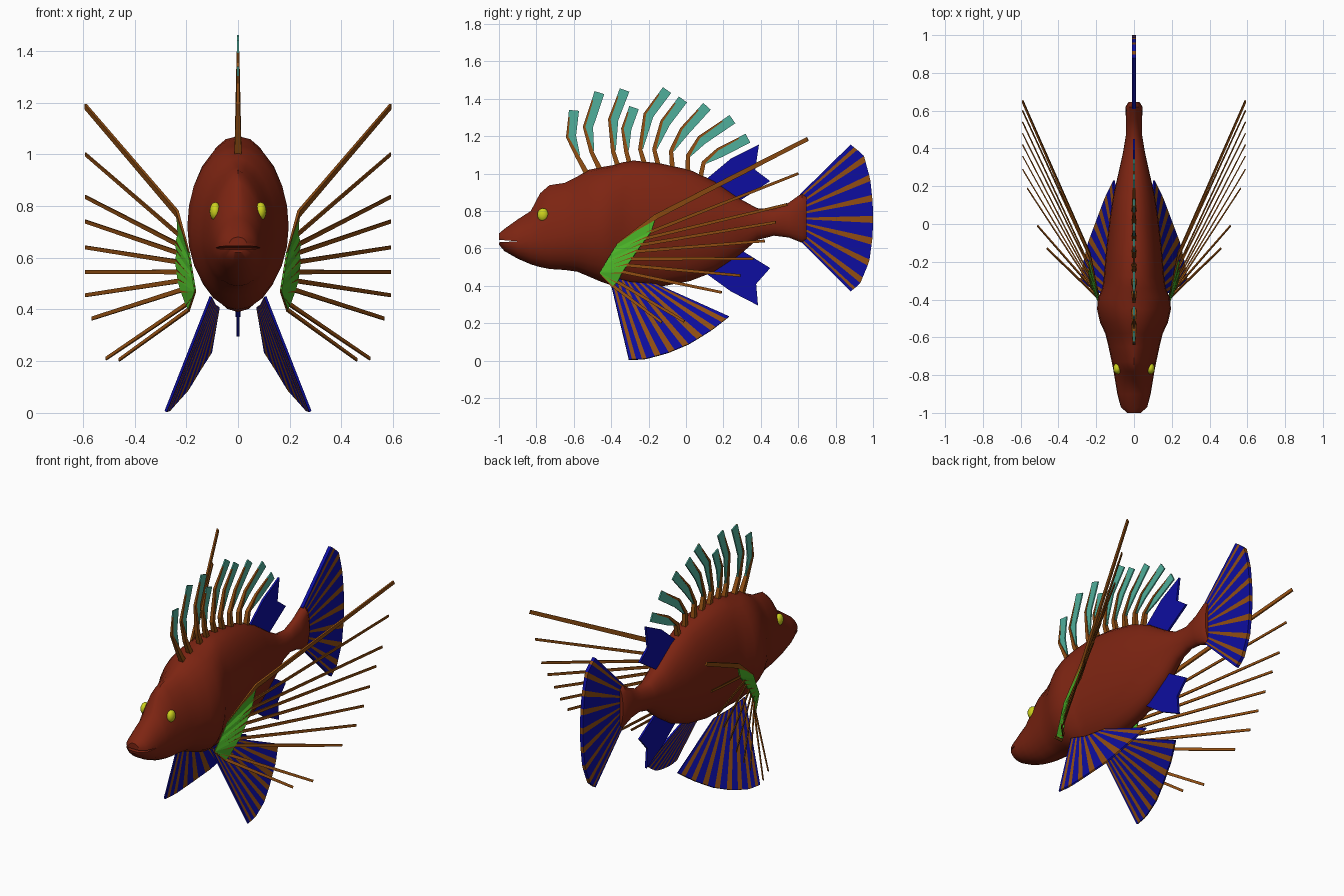
import bpy, bmesh, math
from mathutils import Vector

if "Cube" in bpy.data.objects:
    bpy.data.objects.remove(bpy.data.objects["Cube"])

def material(name, rgb):
    m = bpy.data.materials.new(name)
    m.diffuse_color = (*rgb, 1)
    m.use_nodes = True
    m.node_tree.nodes["Principled BSDF"].inputs["Base Color"].default_value = m.diffuse_color
    return m

RED = material("rust_red", (.205, .018, .006))
BLUE = material("deep_blue", (.004, .004, .35))
BROWN = material("ray_brown", (.283, .076, .006))
TEAL = material("teal", (.08, .43, .33))
GREEN = material("leaf_green", (.07, .456, .021))
YELLOW = material("eye_yellow", (.61, .645, .013))

def finish(name, bm, mats, thick=0, mirror=False, smooth=False):
    bmesh.ops.recalc_face_normals(bm, faces=bm.faces)
    me = bpy.data.meshes.new(name)
    bm.to_mesh(me)
    bm.free()
    ob = bpy.data.objects.new(name, me)
    bpy.context.collection.objects.link(ob)
    for m in mats:
        me.materials.append(m)
    if thick:
        mod = ob.modifiers.new("thickness", 'SOLIDIFY')
        mod.thickness, mod.offset = thick, 0
    if mirror:
        ob.modifiers.new("mirror", 'MIRROR')
    if smooth:
        bpy.ops.object.select_all(action='DESELECT')
        ob.select_set(True)
        bpy.context.view_layer.objects.active = ob
        bpy.ops.object.shade_smooth_by_angle(angle=math.radians(40))
    return ob

def loft(bm, rings):
    rows = [[bm.verts.new(p) for p in r] for r in rings]
    n = len(rows[0])
    for a, b in zip(rows, rows[1:]):
        for i in range(n):
            j = (i + 1) % n
            bm.faces.new((a[i], a[j], b[j], b[i]))
    bm.faces.new(rows[0])
    bm.faces.new(rows[-1][::-1])

def rod(bm, pts, radii, flat=.5):
    """Four-sided tapering ray along a path."""
    pts = [Vector(p) for p in pts]
    rings = []
    for i, p in enumerate(pts):
        d = (pts[min(i + 1, len(pts) - 1)] - pts[max(i - 1, 0)]).normalized()
        u = d.cross(Vector((1, 0, 0))).normalized()
        v = d.cross(u) * flat
        r = radii[i]
        rings.append([p + (u + v) * r, p + (v - u) * r, p - (u + v) * r, p + (u - v) * r])
    loft(bm, rings)

def along(pts, t):
    """Point at fraction t of a polyline."""
    f = t * (len(pts) - 1)
    i = min(int(f), len(pts) - 2)
    return Vector(pts[i]).lerp(Vector(pts[i + 1]), f - i)

def fan(name, roots, tips, n, share, thick, mirror=False):
    """Fan fin of alternating membrane and ray sectors."""
    ts = [0]
    for k in range(n):
        ts += [(k + .5 - share / 2) / n, (k + .5 + share / 2) / n]
    ts.append(1)
    bm = bmesh.new()
    pairs = [(bm.verts.new(along(roots, t)), bm.verts.new(along(tips, t))) for t in ts]
    for i, (a, b) in enumerate(zip(pairs, pairs[1:])):
        f = bm.faces.new((a[0], a[1], b[1], b[0]))
        f.material_index = i % 2
    finish(name, bm, [BLUE, BROWN], thick, mirror)

# Body: y, top, bottom, half width, height of widest point, ridge sharpness
stations = [
    (-1.0, .68, .62, .035, .65, 1), (-.97, .705, .585, .07, .64, 1),
    (-.9, .755, .545, .088, .63, 1.1), (-.83, .80, .515, .10, .64, 1.3),
    (-.78, .895, .50, .108, .65, 1.5), (-.73, .938, .49, .118, .66, 1.4),
    (-.65, .95, .485, .135, .67, 1.2), (-.58, .985, .475, .152, .69, 1.1),
    (-.52, 1.02, .45, .18, .70, 1), (-.45, 1.035, .42, .196, .72, .95),
    (-.39, 1.045, .40, .19, .73, .9), (-.34, 1.06, .395, .168, .74, .9),
    (-.28, 1.07, .39, .16, .74, .9), (-.14, 1.055, .395, .148, .74, .9),
    (.02, 1.02, .425, .13, .74, 1), (.15, .96, .475, .11, .74, 1),
    (.28, .87, .56, .08, .735, 1), (.38, .815, .645, .058, .735, 1),
    (.47, .81, .668, .043, .74, 1), (.55, .845, .658, .043, .75, 1),
    (.62, .895, .63, .045, .76, 1), (.645, .88, .645, .03, .76, 1)]
bm = bmesh.new()
rings = []
for y, top, bot, w, zc, sharp in stations:
    ring = []
    for i in range(24):
        a = math.tau * i / 24
        c, s = math.cos(a), math.sin(a)
        e = sharp if s > 0 else 1
        x = math.copysign(w * abs(c) ** e, c) if abs(c) > 1e-6 else 0
        ring.append((x, y, zc + s * (top - zc if s > 0 else zc - bot)))
    rings.append(ring)
loft(bm, rings)
body = finish("body", bm, [RED], smooth=True)

# Mouth slit
bm = bmesh.new()
loft(bm, [[(x, -1.05, .65), (x, -1.05, .63), (x, -.9, .638)] for x in (-.2, .2)])
cutter = finish("mouth_cutter", bm, [RED])
cutter.hide_render = True
cutter.hide_viewport = True
cut = body.modifiers.new("mouth", 'BOOLEAN')
cut.operation, cut.object, cut.solver = 'DIFFERENCE', cutter, 'EXACT'

# Eyes
bm = bmesh.new()
bmesh.ops.create_uvsphere(bm, u_segments=16, v_segments=10, radius=1)
for v in bm.verts:
    v.co = Vector((.088 + v.co.x * .022, -.765 + v.co.y * .03, .78 + v.co.z * .035))
finish("eyes", bm, [YELLOW], mirror=True, smooth=True)

# Dorsal spines with flags: base, knee, bend and tip as (y, z)
spines = [
    ((-.53, 1.0), (-.58, 1.09), (-.635, 1.195), (-.622, 1.34)),
    ((-.45, 1.0), (-.505, 1.115), (-.545, 1.25), (-.485, 1.44)),
    ((-.355, 1.01), (-.39, 1.12), (-.41, 1.29), (-.35, 1.455)),
    ((-.29, 1.01), (-.32, 1.12), (-.34, 1.24), (-.30, 1.36)),
    ((-.21, 1.01), (-.245, 1.13), (-.22, 1.32), (-.12, 1.46)),
    ((-.14, 1.01), (-.17, 1.13), (-.13, 1.28), (-.035, 1.41)),
    ((-.07, 1.0), (-.08, 1.12), (-.025, 1.24), (.095, 1.375)),
    ((.01, .98), (.01, 1.095), (.07, 1.195), (.235, 1.31)),
    ((.07, .95), (.095, 1.06), (.17, 1.13), (.32, 1.21))]
rays, flags = bmesh.new(), bmesh.new()
for s in spines:
    pts = [Vector((0, y, z)) for y, z in s]
    rod(rays, pts, (.014, .011, .007, .003), 1)
    row = []
    for i, w in ((1, .015), (2, .048), (3, .05)):
        d = (pts[min(i + 1, 3)] - pts[i - 1]).normalized()
        back = Vector((0, d.z, -d.y))
        row.append((flags.verts.new(pts[i] - back * .004), flags.verts.new(pts[i] + back * w)))
    for a, b in zip(row, row[1:]):
        flags.faces.new((a[0], a[1], b[1], b[0]))
finish("dorsal_spines", rays, [BROWN])
finish("dorsal_flags", flags, [TEAL], .008)

# Soft dorsal and anal fins, each with a notched edge
for name, outline in (
        ("rear_dorsal_fin", ((.06, .93), (.24, 1.08), (.39, 1.155), (.37, 1.02), (.45, .96), (.28, .85), (.14, .9))),
        ("anal_fin", ((.06, .5), (.24, .37), (.385, .295), (.375, .41), (.45, .495), (.28, .6), (.14, .55)))):
    bm = bmesh.new()
    bm.faces.new([bm.verts.new((0, y, z)) for y, z in outline])
    finish(name, bm, [BLUE], .012)

# Tail fin
fan("tail_fin", [(0, .61, .89), (0, .63, .76), (0, .61, .64)],
    [(0, y, z) for y, z in ((.88, 1.155), (.95, 1.10), (.985, .97), (1, .83),
                            (1, .68), (.98, .53), (.93, .41), (.88, .37))], 9, .32, .02)

# Pelvic fins
fan("pelvic_fins", [(.105, -.41, .45), (.09, -.3, .42), (.075, -.16, .41)],
    [(.28, -.305, .005), (.268, -.22, .008), (.24, -.1, .04), (.195, .02, .09),
     (.15, .14, .165), (.105, .23, .235)], 8, .42, .01, True)

# Pectoral fins: knuckle (x, z) and tip (x, y, z) of each long ray
pectoral = [
    (.235, .77, .59, .65, 1.185), (.23, .69, .59, .60, 1.0), (.24, .655, .59, .54, .835),
    (.235, .62, .59, .48, .74), (.24, .585, .59, .42, .64), (.235, .545, .59, .36, .545),
    (.23, .51, .59, .29, .455), (.22, .475, .565, .19, .365),
    (.2, .42, .51, -.01, .21), (.19, .40, .46, -.13, .205)]
rays, web = bmesh.new(), bmesh.new()
row = []
for i, (kx, kz, tx, ty, tz) in enumerate(pectoral):
    t = i / (len(pectoral) - 1)
    root = Vector((.19, -.37, .62)).lerp(Vector((.165, -.46, .47)), min(1, t * 1.6))
    knuckle = Vector((kx, -.16 - .23 * t, kz))
    tip = Vector((tx, ty, tz))
    r = .014 if i == 0 else .009
    rod(rays, (root, knuckle, tip), (.006, r, r * .8), .4)
    row.append((web.verts.new(root), web.verts.new(knuckle)))
for a, b in zip(row, row[1:]):
    web.faces.new((a[0], a[1], b[1], b[0]))
finish("pectoral_rays", rays, [BROWN], mirror=True)
finish("pectoral_webs", web, [GREEN], .008, True)
